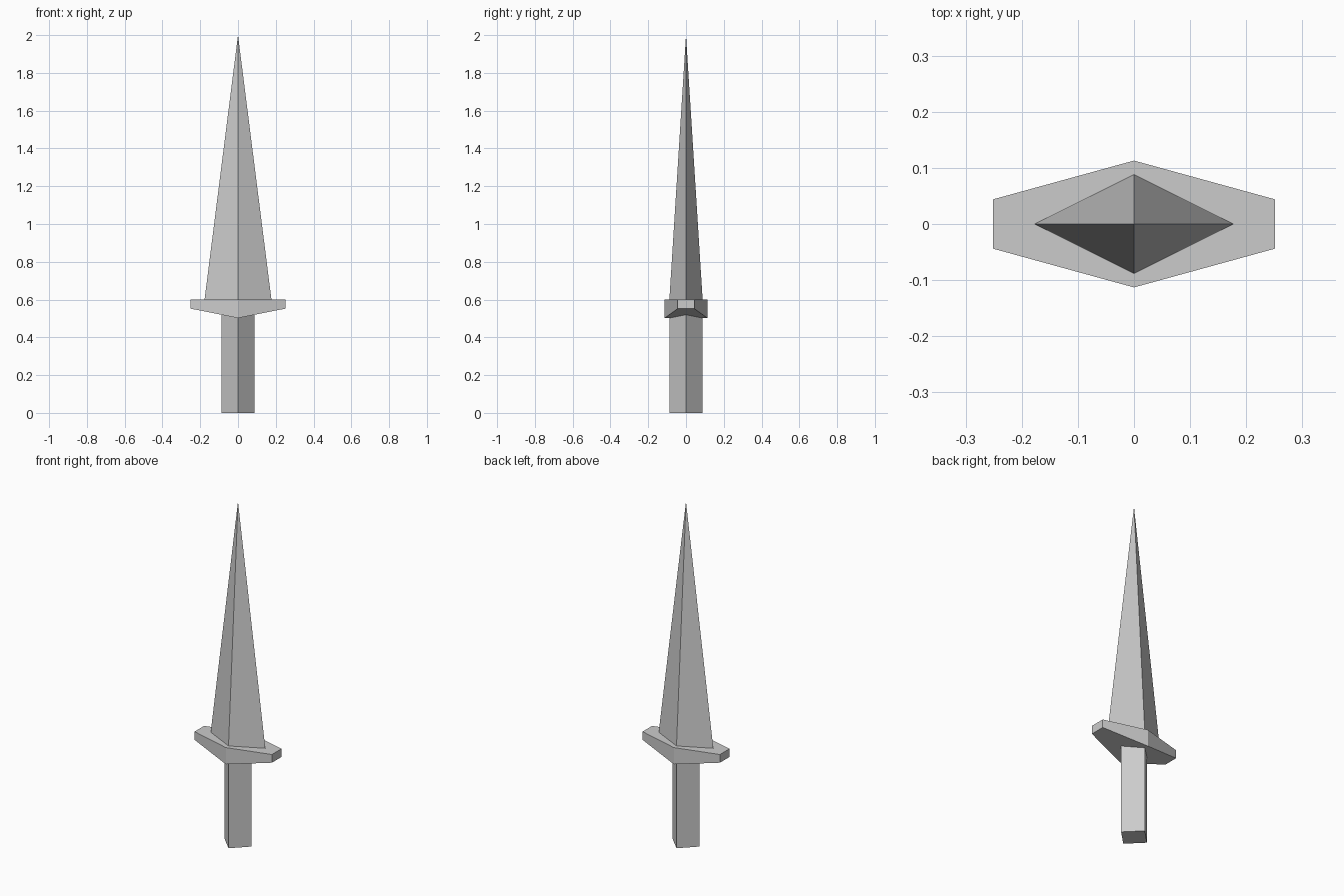
import bpy, bmesh

if "Cube" in bpy.data.objects:
    bpy.data.objects.remove(bpy.data.objects["Cube"])


def loft(name, rings):
    """Closed solid through matching rings of points; a one-point ring is a tip."""
    bm = bmesh.new()
    loops = [[bm.verts.new(p) for p in ring] for ring in rings]
    for a, b in zip(loops, loops[1:]):
        n = len(a)
        for i in range(n):
            j = (i + 1) % n
            bm.faces.new([a[i], a[j], b[0]] if len(b) == 1 else [a[i], a[j], b[j], b[i]])
    for end in (loops[0], loops[-1]):
        if len(end) > 2:
            bm.faces.new(end)
    bmesh.ops.recalc_face_normals(bm, faces=bm.faces)
    mesh = bpy.data.meshes.new(name)
    bm.to_mesh(mesh)
    bm.free()
    obj = bpy.data.objects.new(name, mesh)
    bpy.context.collection.objects.link(obj)
    return obj


def diamond(rx, ry, z):
    return [(rx, 0, z), (0, ry, z), (-rx, 0, z), (0, -ry, z)]


# Square grip turned 45 degrees, its top tucked into the guard
loft("handle", [diamond(0.088, 0.088, 0), diamond(0.088, 0.088, 0.52)])

# Guard: V-bottomed front profile, widest in y at the middle
guard_profile = [(-0.251, 0.6), (-0.251, 0.552), (0, 0.502), (0.251, 0.552), (0.251, 0.6), (0, 0.6)]
loft("guard", [[(x, side * (0.044 if x else 0.113), z) for x, z in guard_profile]
               for side in (-1, 1)])
guard = bpy.data.objects["guard"]
# Split the bent front and back faces along the central vertical edge
bm = bmesh.new()
bm.from_mesh(guard.data)
for side in (-1, 1):
    mid = [v for v in bm.verts if abs(v.co.x) < 1e-4 and v.co.y * side > 0]
    bmesh.ops.connect_verts(bm, verts=mid)
bm.to_mesh(guard.data)
bm.free()

# Tapered diamond-section blade
loft("blade", [diamond(0.177, 0.088, 0.6), [(0, 0, 2.0)]])
